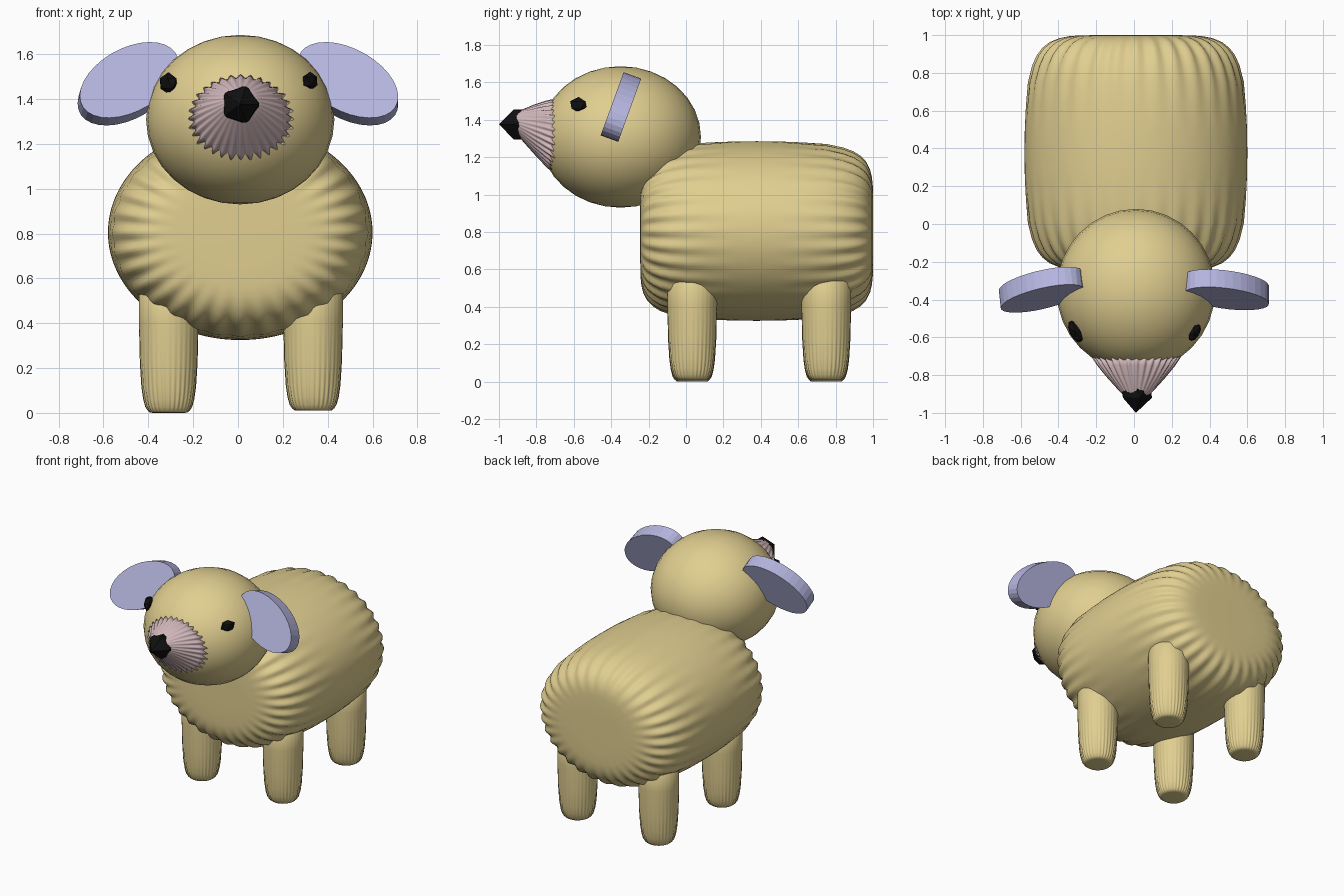
import bpy, bmesh
from math import radians, sin, cos, pi
from mathutils import Matrix, Vector

if "Cube" in bpy.data.objects:
    bpy.data.objects.remove(bpy.data.objects["Cube"])


def material(name, color):
    m = bpy.data.materials.new(name)
    m.diffuse_color = (*color, 1)
    m.use_nodes = True
    m.node_tree.nodes["Principled BSDF"].inputs["Base Color"].default_value = m.diffuse_color
    return m


TAN = material("tan", (0.75, 0.62, 0.28))
PINK = material("pink", (0.66, 0.49, 0.51))
LILAC = material("lilac", (0.47, 0.47, 0.75))
BLACK = material("black", (0.005, 0.005, 0.005))
SEG, RIPPLES = 192, 32


def add_object(name, bm, mat, smooth=True):
    me = bpy.data.meshes.new(name)
    bm.to_mesh(me)
    bm.free()
    for p in me.polygons:
        p.use_smooth = smooth
    me.materials.append(mat)
    ob = bpy.data.objects.new(name, me)
    bpy.context.collection.objects.link(ob)
    return ob


def puffy(name, mat, start, end, rx, rr, profile):
    """Lathed form with softly ripped shoulders; profile = (position 0..1, radius, ripple)."""
    start, end = Vector(start), Vector(end)
    along_y = abs(end.y - start.y) > abs(end.z - start.z)
    up = Vector((0, 0, 1)) if along_y else Vector((0, 1, 0))
    bm = bmesh.new()
    rings = []
    for t, r, w in profile:
        c = start.lerp(end, t)
        ring = []
        for i in range(SEG):
            a = 2 * pi * i / SEG
            k = r * (1 + w * (cos(RIPPLES * a) - 0.5))
            ring.append(bm.verts.new(c + Vector((rx * k * cos(a), 0, 0)) + up * (rr * k * sin(a))))
        rings.append(ring)
    for a, b in zip(rings, rings[1:]):
        for i in range(SEG):
            j = (i + 1) % SEG
            bm.faces.new((a[i], a[j], b[j], b[i]))
    # flat ends
    for ring in (rings[0], rings[-1]):
        bm.faces.new(ring)
    bmesh.ops.recalc_face_normals(bm, faces=bm.faces)
    return add_object(name, bm, mat)


def bead(name, center, scale, rot=Matrix(), turn=0):
    """Low-poly black bead."""
    bm = bmesh.new()
    bmesh.ops.create_icosphere(bm, subdivisions=1, radius=1)
    m = (Matrix.Translation(center) @ Matrix.Rotation(radians(turn), 4, 'Z')
         @ Matrix.Diagonal((*scale, 1)) @ rot)
    bmesh.ops.transform(bm, matrix=m, verts=bm.verts)
    return add_object(name, bm, BLACK, False)


# body: same rounded shoulder at both ends
half = [(0, 0.3, 0), (0.001, 0.5, 0.0), (0.005, 0.6, 0.012), (0.013, 0.68, 0.022),
        (0.03, 0.765, 0.025), (0.055, 0.83, 0.025), (0.085, 0.88, 0.02), (0.13, 0.925, 0.014),
        (0.2, 0.965, 0.008), (0.3, 0.985, 0.003), (0.4, 0.997, 0)]
body = half + [(0.5, 1, 0)] + [(1 - t, r, w) for t, r, w in reversed(half)]
puffy("body", TAN, (0.01, -0.245, 0.805), (0.01, 1.0, 0.805), 0.59, 0.48, body)

# legs: flat feet, slightly tapered
leg = [(0, 0.5, 0), (0.002, 0.62, 0.01), (0.015, 0.7, 0.02), (0.04, 0.78, 0.02),
       (0.09, 0.85, 0.02), (0.17, 0.91, 0.015), (0.33, 0.965, 0.007), (0.6, 1, 0), (1, 1, 0)]
for side, x, z in (("left", -0.309, 0.0), ("right", 0.335, 0.01)):
    for end, y in (("front", 0.033), ("back", 0.75)):
        puffy(f"{end}_{side}_leg", TAN, (x, y, z), (x, y, 0.68), 0.133, 0.133, leg)

# head
bm = bmesh.new()
bmesh.ops.create_uvsphere(bm, u_segments=32, v_segments=16, radius=1)
bmesh.ops.transform(bm, verts=bm.verts, matrix=Matrix.Translation((0.01, -0.35, 1.308))
                    @ Matrix.Diagonal((0.42, 0.43, 0.378, 1)))
add_object("head", bm, TAN)

# muzzle: cone rising towards the nose
puffy("muzzle", PINK, (0.012, -0.70, 1.308), (0.012, -0.94, 1.395), 0.235, 0.2,
      [(0, 1, 0.04), (0.2, 0.87, 0.035), (0.45, 0.67, 0.02), (0.75, 0.4, 0.01), (1, 0.15, 0)])
bead("nose", (0.01, -0.855, 1.375), (0.095, 0.145, 0.095), Matrix.Rotation(radians(90), 4, 'X'))

# eyes, lying along the head
bead("left_eye", (-0.31, -0.57, 1.47), (0.034, 0.07, 0.05), turn=27)
bead("right_eye", (0.322, -0.575, 1.48), (0.028, 0.055, 0.042), turn=-30)

# ears: tilted oval discs
for side, s, yaw in (("left", -1, 6), ("right", 1, 0)):
    bm = bmesh.new()
    bmesh.ops.create_cone(bm, cap_ends=True, segments=32, radius1=1, radius2=1, depth=1)
    m = (Matrix.Translation((s * 0.49, -0.348, 1.468))
         @ Matrix.Rotation(radians(yaw), 4, 'Z')
         @ Matrix.Rotation(radians(70), 4, 'X')
         @ Matrix.Rotation(radians(-s * 31.6), 4, 'Z')
         @ Matrix.Diagonal((0.248, 0.146, 0.1, 1)))
    bmesh.ops.transform(bm, matrix=m, verts=bm.verts)
    add_object(f"{side}_ear", bm, LILAC, False)
